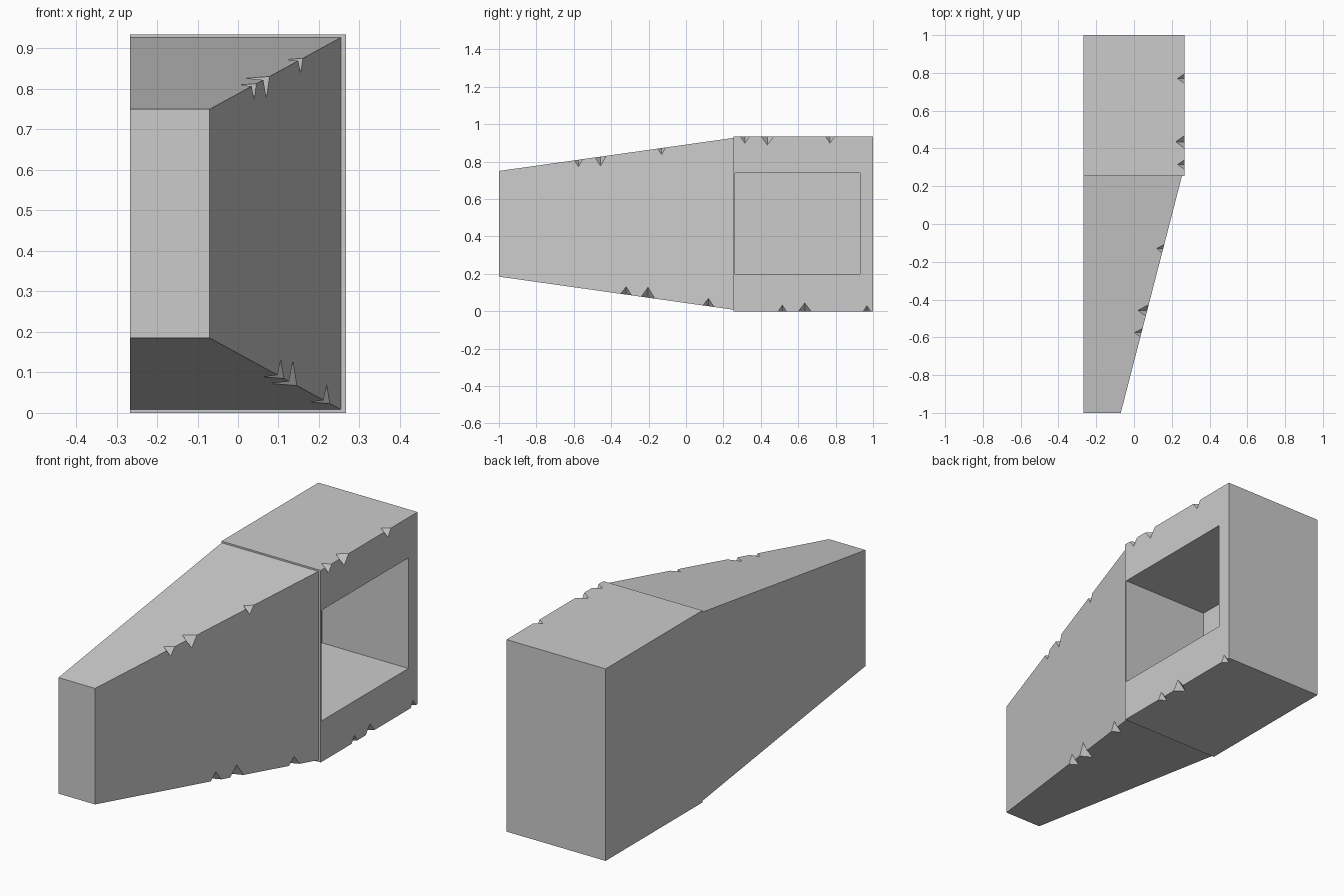
import bpy, bmesh
from mathutils import Vector

if "Cube" in bpy.data.objects:
    bpy.data.objects.remove(bpy.data.objects["Cube"])

XL, XR, SEAM, TOP = -0.267, 0.267, 0.255, 0.935


def make_object(name, bm):
    bmesh.ops.recalc_face_normals(bm, faces=bm.faces)
    me = bpy.data.meshes.new(name)
    bm.to_mesh(me)
    bm.free()
    ob = bpy.data.objects.new(name, me)
    bpy.context.collection.objects.link(ob)
    return ob


def add_hull(bm, pts):
    """Add a separate convex solid through the points."""
    tmp = bmesh.new()
    for p in pts:
        tmp.verts.new(p)
    bmesh.ops.convex_hull(tmp, input=tmp.verts)
    bmesh.ops.dissolve_limit(tmp, angle_limit=0.001, verts=tmp.verts, edges=tmp.edges)
    me = bpy.data.meshes.new("tmp")
    tmp.to_mesh(me)
    tmp.free()
    bm.from_mesh(me)
    bpy.data.meshes.remove(me)


def rect(y, x0, x1, z0, z1):
    return [(x, y, z) for x in (x0, x1) for z in (z0, z1)]


def add_chip(bm, start, end, y, half, depth, down):
    """Four-sided chip on the edge start-end, enlarged outwards so it cuts cleanly."""
    d = (end - start) / (end.y - start.y)
    p = start + d * (y - start.y)
    a, b = p - d * half, p + d * half
    c = p + Vector((0, 0, -depth if down else depth))
    e = p + Vector((-depth, 0, 0))
    m = (c + e) / 2
    add_hull(bm, [m + (q - m) * 1.4 for q in (a, b, c, e)])


def cut(ob, cutter):
    cutter.hide_render = True
    cutter.display_type = 'WIRE'
    mod = ob.modifiers.new("cut", 'BOOLEAN')
    mod.operation = 'DIFFERENCE'
    mod.solver = 'EXACT'
    mod.object = cutter
    cutter.hide_set(True)


# Rear box
bm = bmesh.new()
add_hull(bm, rect(SEAM, XL, XR, 0, TOP) + rect(1, XL, XR, 0, TOP))
box = make_object("rear_box", bm)

# Tapered front
bm = bmesh.new()
add_hull(bm, rect(SEAM, XL, 0.254, 0.008, 0.927) + rect(-1, XL, -0.07, 0.185, 0.75))
taper = make_object("tapered_front", bm)

# Side opening and chips of the box
bm = bmesh.new()
add_hull(bm, rect(0.262, -0.2, 0.4, 0.2, 0.738) + rect(0.93, -0.2, 0.4, 0.2, 0.738))
V = Vector
for z, chips in ((TOP, ((0.315, .025, .037), (0.435, .034, .046), (0.77, .025, .037))),
                 (0.0, ((0.515, .022, .033), (0.635, .034, .044), (0.967, .02, .03)))):
    for y, h, d in chips:
        add_chip(bm, V((XR, SEAM, z)), V((XR, 1, z)), y, h, d, z > 0)
cut(box, make_object("box_cutter", bm))

# Chips along the sloping edges
bm = bmesh.new()
for z0, z1, chips in ((0.75, 0.927, ((-0.575, .023, .037), (-0.457, .03, .05), (-0.13, .022, .035))),
                      (0.185, 0.008, ((-0.32, .03, .042), (-0.203, .037, .056), (0.12, .03, .042)))):
    for y, h, d in chips:
        add_chip(bm, V((-0.07, -1, z0)), V((0.254, SEAM, z1)), y, h, d, z0 > 0.5)
cut(taper, make_object("taper_cutter", bm))
